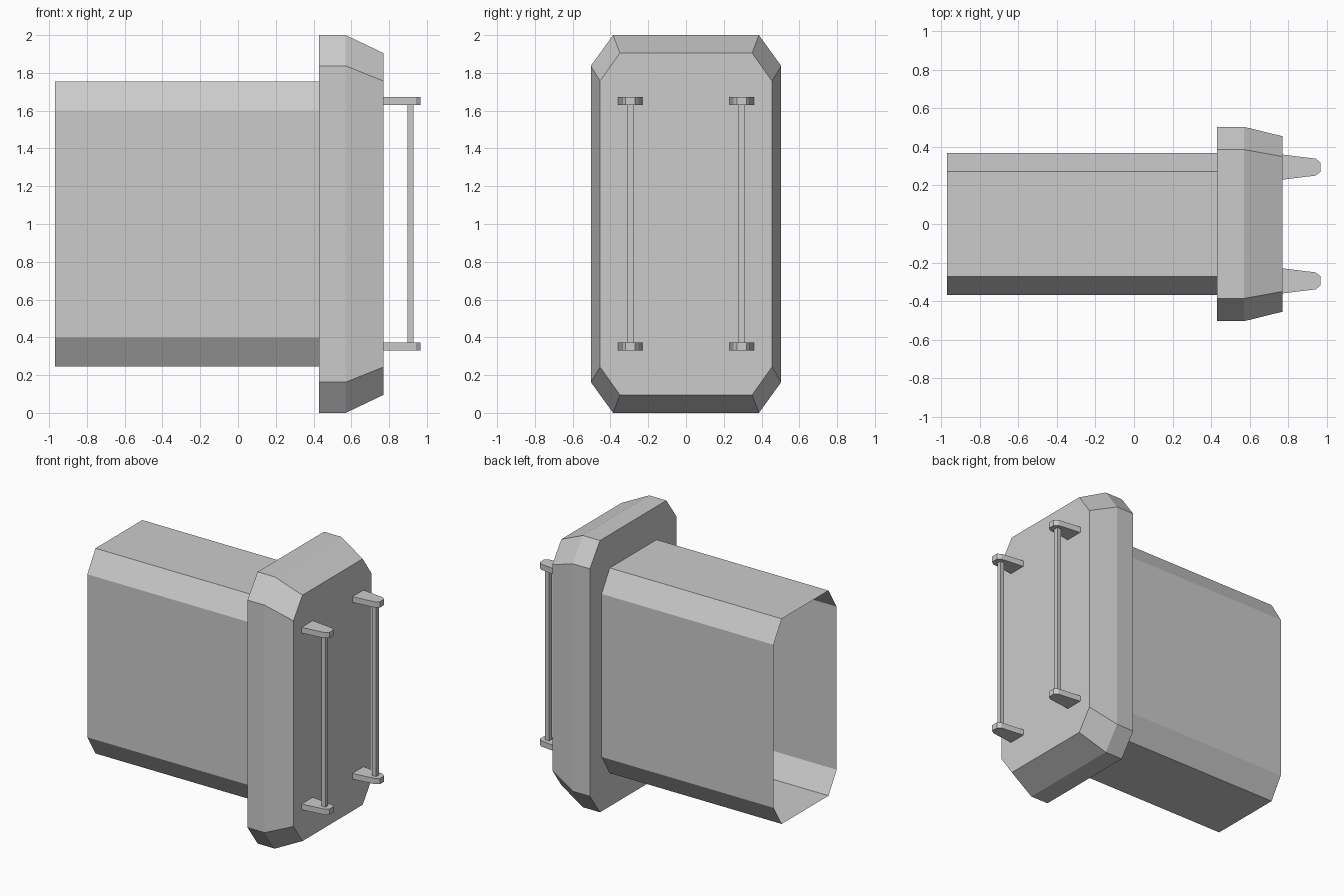
import bpy, bmesh

if "Cube" in bpy.data.objects:
    bpy.data.objects.remove(bpy.data.objects["Cube"])

def make_object(name, bm):
    bmesh.ops.recalc_face_normals(bm, faces=bm.faces[:])
    mesh = bpy.data.meshes.new(name)
    bm.to_mesh(mesh)
    bm.free()
    obj = bpy.data.objects.new(name, mesh)
    bpy.context.collection.objects.link(obj)
    return obj

def chamfered_ring(bm, x, hy, cy, hz, cz):
    pts = [(hy, cz), (cy, hz), (-cy, hz), (-hy, cz),
           (-hy, -cz), (-cy, -hz), (cy, -hz), (hy, -cz)]
    return [bm.verts.new((x, y, 1 + z)) for y, z in pts]

def prism(name, outline, z0, z1):
    bm = bmesh.new()
    face = bm.faces.new([bm.verts.new((x, y, z0)) for x, y in outline])
    ext = bmesh.ops.extrude_face_region(bm, geom=[face], use_keep_orig=True)
    for v in ext["geom"]:
        if isinstance(v, bmesh.types.BMVert):
            v.co.z = z1
    return make_object(name, bm)

# Housing: bevelled front plate stepping into a hollow sleeve, open at the back
sections = [(0.77, 0.455, 0.35, 0.905, 0.757),
            (0.57, 0.504, 0.386, 1.0, 0.837),
            (0.43, 0.504, 0.386, 1.0, 0.837),
            (0.43, 0.367, 0.272, 0.755, 0.60),
            (-0.97, 0.367, 0.272, 0.755, 0.60)]
bm = bmesh.new()
rings = [chamfered_ring(bm, *s) for s in sections]
bm.faces.new(rings[0])
for a, b in zip(rings, rings[1:]):
    for i in range(8):
        j = (i + 1) % 8
        bm.faces.new((a[i], a[j], b[j], b[i]))
housing = make_object("housing", bm)
# Keep the open shell facing outwards
if housing.data.polygons[0].normal.x < 0:
    housing.data.flip_normals()

# Handles: two tapered brackets and a square bar on each side
for side, label in ((-1, "front"), (1, "back")):
    c = side * 0.295
    half = [(0.77, 0.065), (0.942, 0.044), (0.967, 0.024)]
    outline = [(x, c + w) for x, w in half] + [(x, c - w) for x, w in reversed(half)]
    prism(label + "_lower_bracket", outline, 0.33, 0.372)
    prism(label + "_upper_bracket", outline, 1.63, 1.672)
    r = 0.016
    square = [(0.913 + sx * r, c + sy * r)
              for sx, sy in ((-1, -1), (1, -1), (1, 1), (-1, 1))]
    prism(label + "_handle_bar", square, 0.36, 1.64)
